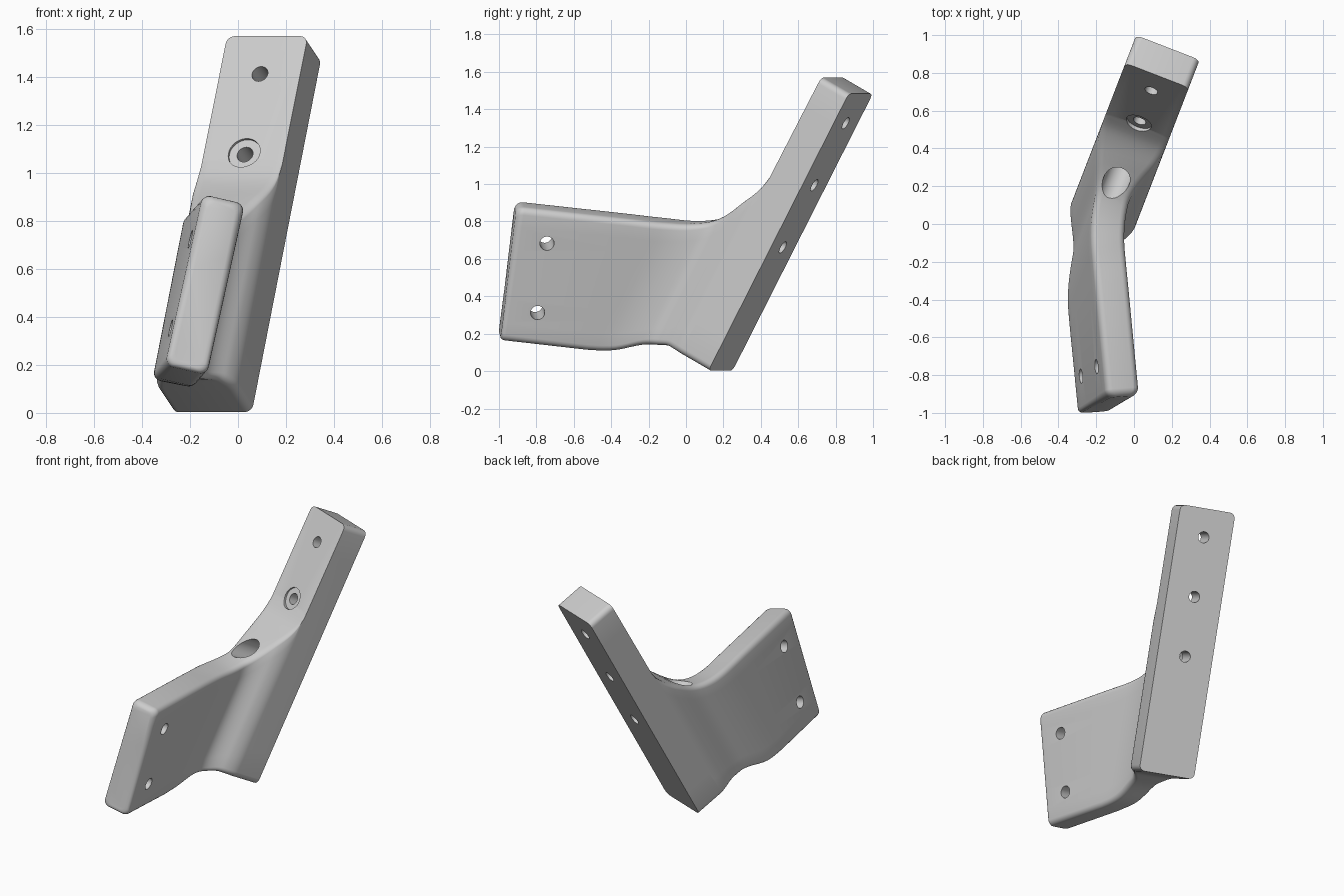
import bpy, bmesh
from math import sin, cos, pi, radians
from mathutils import Vector, Matrix

if "Cube" in bpy.data.objects:
    bpy.data.objects.remove(bpy.data.objects["Cube"])

# Local frame of the mounting bar: width, outward (towards the arm), length
LENGTH = Vector((0.172, 0.445, 0.879)).normalized()
WIDTH = Vector((LENGTH.y, -LENGTH.x, 0)).normalized()
OUT = WIDTH.cross(LENGTH)
ORIGIN = Vector((-0.11, 0.185, 0.003))

BAR_HALF, ARM_HALF, BAR_DEPTH = 0.18, 0.09, 0.18
BEND_START, BEND_END, BEND = 0.27, 0.67, radians(28.2)
EDGE = 0.035


def place(w, f, u):
    return ORIGIN + WIDTH * w + OUT * f + LENGTH * u


def centreline(s):
    """Position and heading of the plan centreline: straight, arc, straight."""
    radius = (BEND_END - BEND_START) / BEND
    a = min(max((s - BEND_START) / radius, 0), BEND)
    rest = max(s - BEND_END, 0)
    w = radius * (1 - cos(a)) + rest * sin(a)
    f = min(s, BEND_START) + radius * sin(a) + rest * cos(a)
    return w, f, a


def half_width(s):
    """Bar width flowing into arm width."""
    k = min(max((s - BAR_DEPTH) / 0.25, 0), 1)
    return ARM_HALF + (BAR_HALF - ARM_HALF) * (0.5 + 0.5 * cos(pi * k))


def solid_point(s, u, side, inset):
    w, f, a = centreline(s)
    lateral = side * (half_width(s) - inset)
    return place(w + lateral * cos(a), f - lateral * sin(a), u)


def ring(st, ut, sb, ub, shrink=0):
    """Rounded rectangular section between a bottom and a top station."""
    ut, ub = ut - shrink, ub + shrink
    height = ut - ub
    arc = [i * pi / 10 for i in range(6)]
    edge = [(EDGE * (1 - sin(t)), EDGE * (1 - cos(t))) for t in arc]
    column = list(edge)
    column += [(0, EDGE + (height - 2 * EDGE) * i / 10) for i in range(1, 10)]
    column += [(i, height - b) for i, b in reversed(edge)]
    points = []
    for side, col in ((1, column), (-1, column[::-1])):
        for inset, b in col:
            q = b / height
            points.append(solid_point(sb + (st - sb) * q, ub + height * q, side, inset + shrink))
    return points


def spline(p, steps):
    """Catmull-Rom subdivision of station tuples."""
    pts = [p[0]] + p + [p[-1]]
    out = []
    for a, b, c, d in zip(pts, pts[1:], pts[2:], pts[3:]):
        for i in range(steps):
            t = i / steps
            out.append(tuple(0.5 * (2 * y + (z - x) * t + (2 * x - 5 * y + 4 * z - v) * t * t
                                    + (3 * y - x - 3 * z + v) * t ** 3)
                             for x, y, z, v in zip(a, b, c, d)))
    return out + [p[-1]]


# Stations: top distance, top height, bottom distance, bottom height
bar = [(0, 1.684, 0, 0), (BAR_DEPTH, 1.684, BAR_DEPTH, 0)]
web = [(0.184, 1.10, 0.19, 0), (0.21, 0.99, 0.23, 0), (0.277, 0.867, 0.29, -0.005),
       (0.38, 0.72, 0.35, -0.03), (0.50, 0.632, 0.45, -0.08),
       (0.66, 0.565, 0.58, -0.175), (0.82, 0.51, 0.72, -0.237)]
tip = (1.37, 0.319, 1.14, -0.381)
rings = [ring(*s) for s in bar + spline(web, 5)]
for i in range(5):
    t = i * pi / 8
    go = 0.03 * sin(t)
    rings.append(ring(tip[0] + go, tip[1] - go * 0.35, tip[2] + go, tip[3] - go * 0.35,
                      0.03 * (1 - cos(t))))

bm = bmesh.new()
loops = [[bm.verts.new(p) for p in r] for r in rings]
n = len(loops[0])
for a, b in zip(loops, loops[1:]):
    for i in range(n):
        j = (i + 1) % n
        bm.faces.new((a[i], a[j], b[j], b[i]))
bm.faces.new(loops[0])
bm.faces.new(loops[-1])
bmesh.ops.recalc_face_normals(bm, faces=bm.faces)
mesh = bpy.data.meshes.new("angled_bracket")
bm.to_mesh(mesh)
bm.free()
bracket = bpy.data.objects.new("angled_bracket", mesh)
bpy.context.collection.objects.link(bracket)

grey = bpy.data.materials.new("light_grey")
grey.use_nodes = True
colour = (0.6, 0.6, 0.6, 1)
grey.diffuse_color = colour
grey.node_tree.nodes["Principled BSDF"].inputs["Base Color"].default_value = colour
mesh.materials.append(grey)


def drill(start, end, radius):
    """Cut a round hole between two points."""
    axis = end - start
    bpy.ops.mesh.primitive_cylinder_add(
        vertices=32, radius=radius, depth=axis.length, location=(start + end) / 2,
        rotation=axis.to_track_quat('Z', 'Y').to_euler())
    cutter = bpy.context.object
    cutter.name = "hole_cutter"
    cutter.hide_render = True
    mod = bracket.modifiers.new("hole", 'BOOLEAN')
    mod.operation, mod.solver, mod.object = 'DIFFERENCE', 'EXACT', cutter
    bpy.ops.object.select_all(action='DESELECT')
    bracket.select_set(True)
    bpy.context.view_layer.objects.active = bracket
    bpy.ops.object.modifier_apply(modifier=mod.name)
    bpy.data.objects.remove(cutter)


# Screw holes through the bar, the lower two with counterbores
for u, bored in ((1.504, False), (1.127, True), (0.749, True)):
    drill(place(0, -0.1, u), place(0, 0.5, u), 0.035)
    if bored:
        drill(place(0, 0.172, u), place(0, 0.8, u), 0.07)

# Cross holes through the arm
for s, u in ((1.176, 0.199), (1.052, -0.163)):
    drill(solid_point(s, u, -1, -0.1), solid_point(s, u, 1, -0.1), 0.038)

bpy.ops.object.shade_smooth_by_angle(angle=radians(32))
